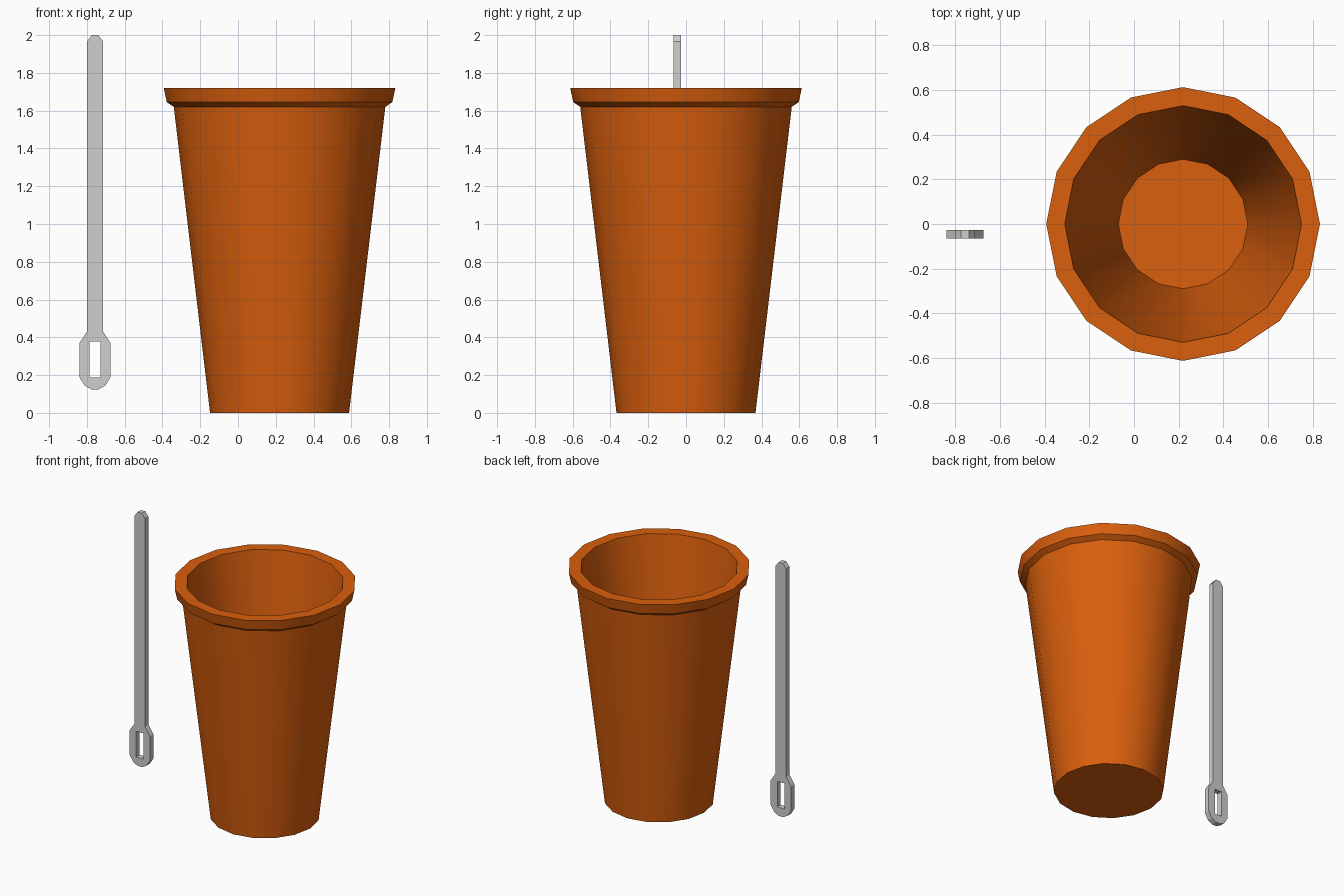
import bpy, bmesh, math

if "Cube" in bpy.data.objects:
    bpy.data.objects.remove(bpy.data.objects["Cube"])


def material(name, rgb):
    m = bpy.data.materials.new(name)
    m.diffuse_color = (*rgb, 1)
    m.use_nodes = True
    m.node_tree.nodes["Principled BSDF"].inputs["Base Color"].default_value = m.diffuse_color
    return m


def add_object(name, bm, mat):
    bmesh.ops.recalc_face_normals(bm, faces=bm.faces)
    me = bpy.data.meshes.new(name)
    bm.to_mesh(me)
    bm.free()
    me.materials.append(mat)
    ob = bpy.data.objects.new(name, me)
    bpy.context.collection.objects.link(ob)
    return ob


orange = material("orange plastic", (0.70, 0.115, 0.004))
grey = material("light grey plastic", (0.62, 0.62, 0.62))

# Cup: 16-sided lathe, outside wall, flared lip, inside wall, floor
SIDES, CX = 16, 0.22
profile = [(0.368, 0), (0.56, 1.62), (0.597, 1.645), (0.613, 1.72),
           (0.53, 1.72), (0.29, 0.05)]
bm = bmesh.new()
rings = [[bm.verts.new((CX + r * math.cos(2 * math.pi * i / SIDES),
                        r * math.sin(2 * math.pi * i / SIDES), z))
          for i in range(SIDES)] for r, z in profile]
for a, b in zip(rings, rings[1:]):
    for i in range(SIDES):
        j = (i + 1) % SIDES
        bm.faces.new((a[i], a[j], b[j], b[i]))
bm.faces.new(rings[0])
bm.faces.new(rings[-1])
cup = add_object("cup", bm, orange)
bpy.context.view_layer.objects.active = cup
cup.select_set(True)
bpy.ops.object.shade_smooth_by_angle(angle=math.radians(30))

# Stirrer: flat mirrored outline with a slotted paddle at the bottom
SX, Y0, Y1 = -0.757, -0.066, -0.026
half = [(0.055, 0.145), (0.083, 0.19), (0.083, 0.37), (0.043, 0.43),
        (0.043, 1.967), (0.017, 2.0)]
outline = [(0.02, 0.125)] + half
outline += [(-x, z) for x, z in reversed(outline)]
slot = [(0.029, 0.188), (0.029, 0.377), (-0.029, 0.377), (-0.029, 0.188)]

bm = bmesh.new()
edges = []
for loop in (outline, slot):
    vs = [bm.verts.new((SX + x, Y0, z)) for x, z in loop]
    edges += [bm.edges.new((vs[i - 1], vs[i])) for i in range(len(vs))]
bmesh.ops.triangle_fill(bm, edges=edges, use_beauty=True)
ext = bmesh.ops.extrude_face_region(bm, geom=bm.faces[:], use_keep_orig=True)
for v in ext["geom"]:
    if isinstance(v, bmesh.types.BMVert):
        v.co.y = Y1
add_object("stirrer", bm, grey)
